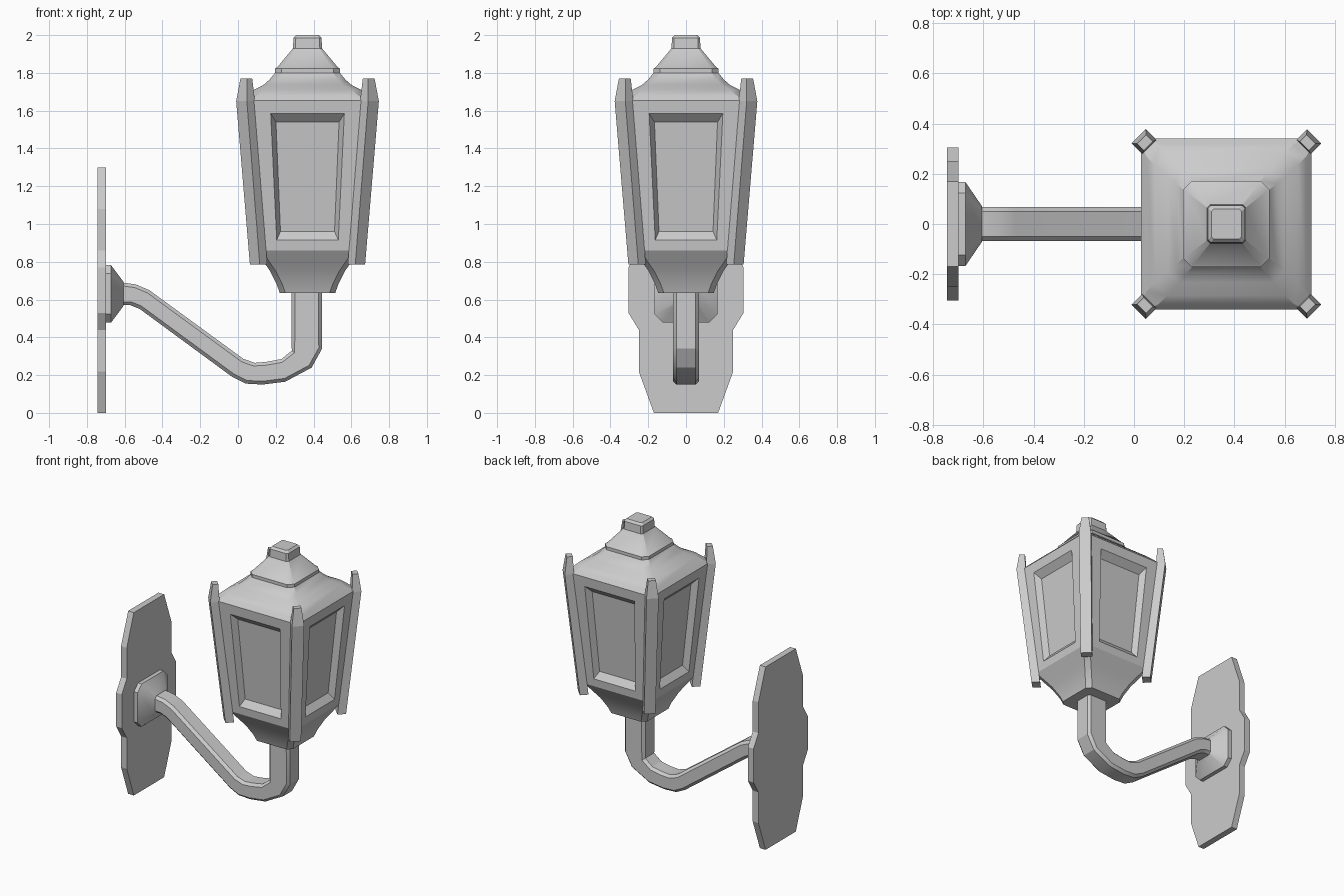
import bpy, bmesh, math

if "Cube" in bpy.data.objects:
    bpy.data.objects.remove(bpy.data.objects["Cube"])

CX = 0.368  # lantern axis


def finish(bm, name, smooth=True):
    bmesh.ops.recalc_face_normals(bm, faces=bm.faces)
    me = bpy.data.meshes.new(name)
    bm.to_mesh(me)
    bm.free()
    ob = bpy.data.objects.new(name, me)
    bpy.context.collection.objects.link(ob)
    if smooth:
        bpy.ops.object.select_all(action='DESELECT')
        ob.select_set(True)
        bpy.context.view_layer.objects.active = ob
        bpy.ops.object.shade_smooth_by_angle(angle=math.radians(28))
    return ob


def add_loft(bm, rings, cap0=True, cap1=True):
    vs = [[bm.verts.new(p) for p in r] for r in rings]
    n = len(rings[0])
    for a, b in zip(vs, vs[1:]):
        for i in range(n):
            j = (i + 1) % n
            bm.faces.new((a[i], a[j], b[j], b[i]))
    if cap0:
        bm.faces.new(vs[0])
    if cap1:
        bm.faces.new(vs[-1])
    return vs


def octagon(a, b, c):
    """Rectangle with half sizes a, b and corners cut by c."""
    return [(a, -b + c), (a, b - c), (a - c, b), (-a + c, b),
            (-a, b - c), (-a, -b + c), (-a + c, -b), (a - c, -b)]


def square_ring(h, z, c):
    return [(CX + x, y, z) for x, y in octagon(h, h, c)]


# Wall plate: mirrored outline, extruded
half = [(0.17, 0), (0.25, 0.22), (0.25, 0.44), (0.305, 0.53)]
side = half + [(y, 1.3 - z) for y, z in reversed(half)]
outline = side + [(-y, z) for y, z in reversed(side)]
bm = bmesh.new()
add_loft(bm, [[(x, y, z) for y, z in outline] for x in (-0.745, -0.70)])
finish(bm, "wall_plate", False)

# Flared arm mount
bm = bmesh.new()
add_loft(bm, [[(x, y, 0.63 + z) for y, z in octagon(a, b, c)] for x, a, b, c in
              [(-0.71, 0.168, 0.152, 0.045), (-0.672, 0.168, 0.152, 0.045),
               (-0.605, 0.07, 0.062, 0.015)]])
finish(bm, "arm_mount")

# Curved arm: pairs of upper / lower edge points (x, z)
pairs = [((-0.61, 0.69), (-0.61, 0.57)), ((-0.54, 0.68), (-0.57, 0.57)),
         ((-0.47, 0.65), (-0.52, 0.55)), ((0.03, 0.285), (-0.03, 0.19)),
         ((0.09, 0.265), (0.04, 0.155)), ((0.15, 0.27), (0.13, 0.15)),
         ((0.23, 0.285), (0.25, 0.165)), ((0.285, 0.33), (0.39, 0.24)),
         ((0.283, 0.38), (0.445, 0.34)), ((0.283, 0.65), (0.445, 0.65))]
bm = bmesh.new()
rings = []
for (ux, uz), (lx, lz) in pairs:
    d = math.hypot(ux - lx, uz - lz)
    mx, mz = (ux + lx) / 2, (uz + lz) / 2
    ex, ez = (ux - lx) / d, (uz - lz) / d
    rings.append([(mx + ex * t, y, mz + ez * t)
                  for t, y in octagon(d / 2, 0.068, 0.018)])
add_loft(bm, rings)
finish(bm, "curved_arm")

# Lantern base cup
bm = bmesh.new()
add_loft(bm, [square_ring(h, z, 0.03) for h, z in
              [(0.147, 0.635), (0.163, 0.68), (0.198, 0.75), (0.225, 0.79), (0.272, 0.86)]])
finish(bm, "lantern_cup")

# Lantern body with a recessed pane on each side
Z0, Z1 = 0.86, 1.655


def half_at(z):
    return 0.272 + 0.068 * (z - Z0) / (Z1 - Z0)


bm = bmesh.new()
vs = add_loft(bm, [square_ring(half_at(z), z, 0.03) for z in (Z0, Z1)])
for k in range(4):
    ang = k * math.pi / 2
    i, j = 2 * k, 2 * k + 1
    loop = [vs[0][i], vs[0][j], vs[1][j], vs[1][i]]
    bm.faces.remove(bm.faces.get(loop))
    for w0, zb, w1, zt, depth in [(0.163, 0.915, 0.195, 1.585, 0.0),
                                  (0.143, 0.96, 0.167, 1.54, 0.04)]:
        new = []
        for w, z in [(-w0, zb), (w0, zb), (w1, zt), (-w1, zt)]:
            r = half_at(z) - depth
            new.append(bm.verts.new((CX + r * math.cos(ang) - w * math.sin(ang),
                                     r * math.sin(ang) + w * math.cos(ang), z)))
        for a in range(4):
            b = (a + 1) % 4
            bm.faces.new((loop[a], loop[b], new[b], new[a]))
        loop = new
    bm.faces.new(loop)
finish(bm, "lantern_body")

# Curved roof, upper cone and cap
roof = [(0.34, 1.655, 0.03), (0.318, 1.68, 0.05), (0.285, 1.71, 0.05),
        (0.232, 1.737, 0.045), (0.2, 1.765, 0.04), (0.172, 1.80, 0.035),
        (0.172, 1.822, 0.035), (0.16, 1.83, 0.03), (0.077, 1.93, 0.012),
        (0.074, 1.985, 0.012), (0.06, 2.0, 0.01)]
bm = bmesh.new()
add_loft(bm, [square_ring(h, z, c) for h, z, c in roof])
finish(bm, "lantern_roof")

# Four diagonal corner posts with tapered tips
for k in range(4):
    ang = math.pi / 4 + k * math.pi / 2
    ca, sa = math.cos(ang), math.sin(ang)
    rings = []
    for off, z, s in [(0.259, 0.785, 1.0), (0.328, 1.65, 1.08), (0.324, 1.77, 0.68)]:
        r = off * math.sqrt(2)
        rings.append([(CX + (r + u * s) * ca - v * s * sa, (r + u * s) * sa + v * s * ca, z)
                      for u, v in [(-0.028, -0.037), (0.028, -0.037),
                                   (0.028, 0.037), (-0.028, 0.037)]])
    bm = bmesh.new()
    add_loft(bm, rings)
    finish(bm, f"corner_post_{k + 1}", False)
